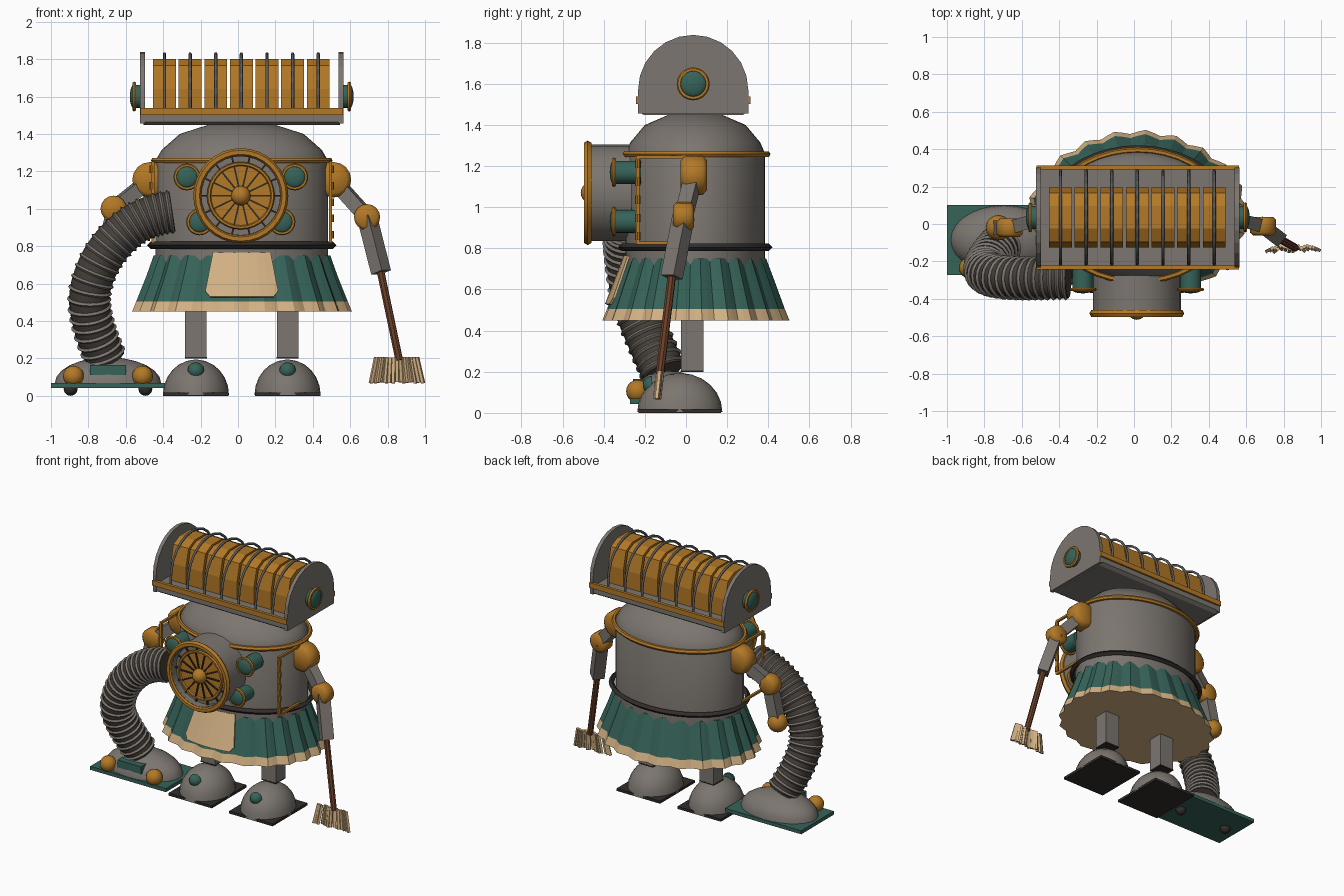
import bpy, bmesh, math, random
from math import pi, sin, cos, sqrt
from mathutils import Vector, Matrix

random.seed(4)
cube = bpy.data.objects.get("Cube")
if cube:
    bpy.data.objects.remove(cube, do_unlink=True)


def material(name, *rgb):
    m = bpy.data.materials.new(name)
    m.use_nodes = True
    m.diffuse_color = (*rgb, 1)
    m.node_tree.nodes["Principled BSDF"].inputs["Base Color"].default_value = (*rgb, 1)
    return m


GREY = material("warm grey", .2, .18, .16)
GOLD = material("brass gold", .45, .19, .02)
TEAL = material("teal", .037, .125, .1)
TAN = material("tan cloth", .65, .44, .23)
HOSE = material("dark hose", .062, .05, .04)
WOOD = material("brown wood", .15, .052, .022)
BLACK = material("near black", .03, .026, .023)
STEEL = material("steel wire", .1, .1, .105)

CX, CY = .02, .045          # body axis
FRONT = (pi / 2, 0, 0)      # turns local z towards the front


def finish(name, bm, mats, smooth=None, loc=(0, 0, 0), rot=(0, 0, 0)):
    bmesh.ops.recalc_face_normals(bm, faces=bm.faces)
    me = bpy.data.meshes.new(name)
    bm.to_mesh(me)
    bm.free()
    for m in mats if isinstance(mats, list) else [mats]:
        me.materials.append(m)
    ob = bpy.data.objects.new(name, me)
    ob.location, ob.rotation_euler = loc, rot
    bpy.context.collection.objects.link(ob)
    if smooth:
        bpy.ops.object.select_all(action='DESELECT')
        ob.select_set(True)
        bpy.context.view_layer.objects.active = ob
        bpy.ops.object.shade_smooth_by_angle(angle=math.radians(smooth))
    return ob


def loft(name, rows, mat, n=32, closed=False, wave=None, smooth=40, loc=(0, 0, 0), rot=(0, 0, 0)):
    """Stack of ellipses (rx, ry, z), capped, or closed into a ring."""
    bm = bmesh.new()
    rings = []
    for rx, ry, z in rows:
        ring = []
        for i in range(n):
            a = 2 * pi * i / n
            f = 1 + (wave(a) if wave else 0)
            ring.append(bm.verts.new((rx * f * cos(a), ry * f * sin(a), z)))
        rings.append(ring)
    pairs = list(zip(rings, rings[1:])) + ([(rings[-1], rings[0])] if closed else [])
    for p, q in pairs:
        for i in range(n):
            j = (i + 1) % n
            bm.faces.new((p[i], p[j], q[j], q[i]))
    if not closed:
        bm.faces.new(rings[0])
        bm.faces.new(rings[-1])
    return finish(name, bm, mat, smooth, loc, rot)


def ring(name, rx, ry, thick, mat, loc, rot=(0, 0, 0), n=32, sides=6):
    rows = [(rx + thick * cos(2 * pi * k / sides), ry + thick * cos(2 * pi * k / sides),
             thick * sin(2 * pi * k / sides)) for k in range(sides)]
    return loft(name, rows, mat, n, closed=True, smooth=50, loc=loc, rot=rot)


def dome(name, rx, ry, h, mat, loc, rot=(0, 0, 0), n=20, steps=6):
    rows = [(rx * cos(t), ry * cos(t), h * sin(t))
            for t in (pi / 2 * k / steps * .98 for k in range(steps + 1))]
    return loft(name, rows, mat, n, loc=loc, rot=rot)


def ball(name, loc, r, mat):
    bm = bmesh.new()
    bmesh.ops.create_uvsphere(bm, u_segments=16, v_segments=10, radius=r)
    return finish(name, bm, mat, 40, loc)


def box(name, loc, size, mat, rot=(0, 0, 0)):
    bm = bmesh.new()
    bmesh.ops.create_cube(bm, size=1, matrix=Matrix.Diagonal((*size, 1)))
    return finish(name, bm, mat, None, loc, rot)


def cyl(name, loc, r, depth, mat, rot=(0, 0, 0), n=16):
    return loft(name, [(r, r, -depth / 2), (r, r, depth / 2)], mat, n, loc=loc, rot=rot)


def beam(name, a, b, w, d, mat, rod=False):
    a, b = Vector(a), Vector(b)
    rot = (b - a).to_track_quat('Z', 'Y').to_euler()
    if rod:
        return cyl(name, (a + b) / 2, w, (b - a).length, mat, rot, 8)
    return box(name, (a + b) / 2, (w, d, (b - a).length), mat, rot)


def prism(name, profile, x0, x1, mat):
    """Side profile (y, z) extruded along x."""
    bm = bmesh.new()
    f = bm.faces.new([bm.verts.new((x0, y + .035, z)) for y, z in profile])
    ext = bmesh.ops.extrude_face_region(bm, geom=[f])
    bmesh.ops.translate(bm, vec=(x1 - x0, 0, 0), verts=[v for v in ext["geom"] if isinstance(v, bmesh.types.BMVert)])
    return finish(name, bm, mat)


def tube(name, pts, r, mat, res=2):
    cu = bpy.data.curves.new(name, 'CURVE')
    cu.dimensions, cu.bevel_depth, cu.bevel_resolution, cu.use_fill_caps = '3D', r, res, True
    sp = cu.splines.new('POLY')
    sp.points.add(len(pts) - 1)
    for p, c in zip(sp.points, pts):
        p.co = (*c, 1)
    cu.materials.append(mat)
    ob = bpy.data.objects.new(name, cu)
    bpy.context.collection.objects.link(ob)
    bpy.ops.object.select_all(action='DESELECT')
    ob.select_set(True)
    bpy.context.view_layer.objects.active = ob
    bpy.ops.object.convert(target='MESH')


def porthole(name, loc, rot, r, post):
    cyl(name + "_post", Vector(loc) - Matrix.Rotation(rot[0], 3, 'X') @ Matrix.Rotation(rot[1], 3, 'Y') @ Vector((0, 0, post / 2)),
        r * .8, post, TEAL, rot)
    ring(name + "_rim", r * .88, r * .88, r * .15, GOLD, loc, rot, 20)
    dome(name + "_lens", r * .85, r * .85, r * .3, TEAL, loc, rot, 20, 4)


# Torso with domed top and bands
loft("torso", [(.46 * f, .34 * f, z) for f, z in
               ((1, .7), (1, 1.26), (.93, 1.315), (.72, 1.4), (.38, 1.45), (.05, 1.46))], GREY, 40)
bpy.data.objects["torso"].location = (CX, CY, 0)
ring("upper_band", .47, .35, .016, GOLD, (CX, CY, 1.258), n=40)
ring("lower_band", .488, .357, .019, BLACK, (CX, CY, .805), n=40, sides=4)

# Chest drum with fan
DX, DZ = .015, 1.07
loft("chest_drum", [(r, r, z) for r, z in ((.235, 0), (.235, .22), (.212, .22), (.212, .165), (.02, .165))],
     GREY, 24, smooth=20, loc=(DX, -.265, DZ), rot=FRONT)
ring("drum_rim", .232, .232, .022, GOLD, (DX, -.478, DZ), FRONT)
cyl("fan_disc", (DX, -.437, DZ), .168, .03, GOLD, FRONT, 32)
ring("fan_ring", .17, .17, .011, GOLD, (DX, -.452, DZ), FRONT)
ball("fan_hub", (DX, -.46, DZ), .052, GOLD)
for i in range(14):
    a = 2 * pi * i / 14
    for part, r, ln, y in (("fan_spoke", .108, .12, -.454), ("fan_vane", .195, .036, -.436)):
        box(part, (DX + r * cos(a), y, DZ + r * sin(a)), (ln, .012, .009), BLACK, (0, -a, 0))

# Small chest portholes and side rails
for s in (-1, 1):
    for dx, z in ((.288, 1.17), (.22, .93)):
        porthole("chest_porthole", (DX + s * dx, -.35, z), FRONT, .07, .13)
    x = CX + s * .475
    box("rail_upright", (x, -.235, 1.035), (.016, .018, .43), GOLD)
    for z in (.826, 1.244):
        box("rail_bar", (x, -.12, z), (.016, .24, .016), GOLD)
    for k in range(5):
        cyl("rail_knuckle", (x + s * .004, -.235, .86 + k * .088), .013, .04, GOLD, n=8)

# Pleated skirt with hem and apron
skirt = loft("skirt", [(.575, .445, .45), (.553, .423, .505), (.5, .375, .64), (.462, .335, .75), (.43, .31, .75)],
             [TEAL, TAN], 88, wave=lambda a: .025 * sin(22 * a) + .008 * sin(5 * a), smooth=None, loc=(CX, CY, 0))
for f in skirt.data.polygons:
    f.material_index = 1 if f.center.z < .5 else 0
bm = bmesh.new()
grid = []
for z, half in ((.765, .155), (.56, .195), (.53, .17)):
    t = (.76 - z) / .31
    rx, ry = .475 + .12 * t, .35 + .12 * t
    grid.append([bm.verts.new((CX + half * k / 4, CY - ry * sqrt(1 - (half * k / 4 / rx) ** 2), z))
                 for k in range(-4, 5)])
for p, q in zip(grid, grid[1:]):
    for i in range(8):
        bm.faces.new((p[i], q[i], q[i + 1], p[i + 1]))
apron = finish("apron", bm, TAN)
apron.modifiers.new("thickness", 'SOLIDIFY').thickness = .012

# Legs and shoes
for s in (-1, 1):
    x = CX + s * .245
    box("leg", (x, .03, .36), (.115, .11, .32), GREY)
    box("ankle", (x, .03, .203), (.117, .112, .008), BLACK)
    dome("shoe", .177, .207, .19, GREY, (x, -.03, .004), n=24)
    box("sole", (x, -.03, .009), (.35, .4, .018), BLACK)
    dome("shoe_button", .045, .045, .045, TEAL, (x, -.165, .135), FRONT, 12, 4)

# Head: tray, end plates, gold ribs and wire hoops
prism("head_tray", [(-.265, 1.515), (-.265, 1.465), (-.24, 1.448), (.24, 1.448), (.265, 1.465), (.265, 1.515)],
      -.505, .545, GREY)
arch = [(.268 * cos(pi * k / 12), 1.57 + .268 * sin(pi * k / 12)) for k in range(13)]
for s in (-1, 1):
    x = CX + s * .53
    prism("head_end", [(.268, 1.455)] + arch + [(-.268, 1.455)], x - .013, x + .013, GREY)
    porthole("head_porthole", (x + s * .045, .035, 1.6), (0, s * pi / 2, 0), .078, .04)
    box("head_trim", (CX, .035 + s * .267, 1.521), (1.085, .022, .037), GOLD)
rib = [(-.16, 1.5), (-.16, 1.64), (-.13, 1.765), (-.06, 1.8)]
rib += [(-y, z) for y, z in reversed(rib)]
for i in range(7):
    x = .018 + (i - 3) * .137
    prism("head_rib", rib, x - .061, x + .061, GOLD)
    tube("head_hoop", [(x, .035 + .25 * cos(t), 1.53 + .298 * sin(t) ** .8 if 0 < k < 12 else 1.53)
                       for k, t in enumerate(pi * k / 12 for k in range(13))], .009, STEEL, 1)

# Arms: joints are drums lying front to back
for side, pts in (("left", ((.51, .038, 1.155), (.69, -.012, .955), (.765, -.07, .66))),
                  ("right", ((-.47, .038, 1.155), (-.665, -.02, 1.0), (-.725, -.02, .74)))):
    for part, p, r, ln in zip(("shoulder", "elbow"), pts, (.095, .07), (.13, .1)):
        loft(f"{side}_{part}", [(r * .75, r * .75, -ln / 2), (r, r, -ln / 3), (r, r, ln / 3), (r * .75, r * .75, ln / 2)],
             GOLD, 16, smooth=50, loc=p, rot=FRONT)
    beam(side + "_upper_arm", pts[0], pts[1], .07, .075, GREY)
    beam(side + "_forearm", pts[1], pts[2], .08, .075, GREY)
ball("right_hand", (-.725, -.02, .74), .068, GOLD)

# Broom
beam("broom_handle", (.755, -.065, .7), (.862, -.127, .19), .021, 0, WOOD, rod=True)
for i in range(15):
    u = i / 14 * 2 - 1
    y = -.125 + random.uniform(-.01, .01)
    beam("bristle", (.848 + .11 * u, y, .205), (.85 + .14 * u, y - .015, .07 + random.uniform(-.004, .004)),
         .017, .017, TAN)

# Ribbed hose
way = [Vector(p) for p in ((-.25, -.29, .99), (-.35, -.29, .985), (-.48, -.29, .955), (-.61, -.29, .875), (-.73, -.28, .73),
                           (-.795, -.25, .54), (-.77, -.18, .36), (-.71, -.11, .2), (-.69, -.08, .1))]
path = []
for p0, p1, p2, p3 in zip(way, way[1:], way[2:], way[3:]):
    for k in range(4):
        t = k / 4
        path.append(.5 * (2 * p1 + (p2 - p0) * t + (2 * p0 - 5 * p1 + 4 * p2 - p3) * t * t
                          + (3 * p1 - p0 - 3 * p2 + p3) * t ** 3))
path.append(way[-2])
tube("hose", path, .108, HOSE, 4)
for a, b in zip(path, path[1:]):
    ring("hose_rib", .108, .108, .011, GREY, (a + b) / 2, (b - a).to_track_quat('Z', 'Y').to_euler(), 20, 4)

# Floor nozzle at the hose end
NX, NY = -.695, -.085
box("nozzle_plate", (NX, NY, .056), (.61, .375, .026), TEAL)
dome("nozzle_cover", .285, .185, .14, GREY, (NX, NY, .066), n=28)
box("nozzle_badge", (NX, -.222, .138), (.19, .07, .055), TEAL)
for s in (-1, 1):
    ball("nozzle_lamp", (NX + s * .185, -.235, .105), .056, GOLD)
    ball("nozzle_wheel", (NX + s * .2, NY, .037), .037, BLACK)
